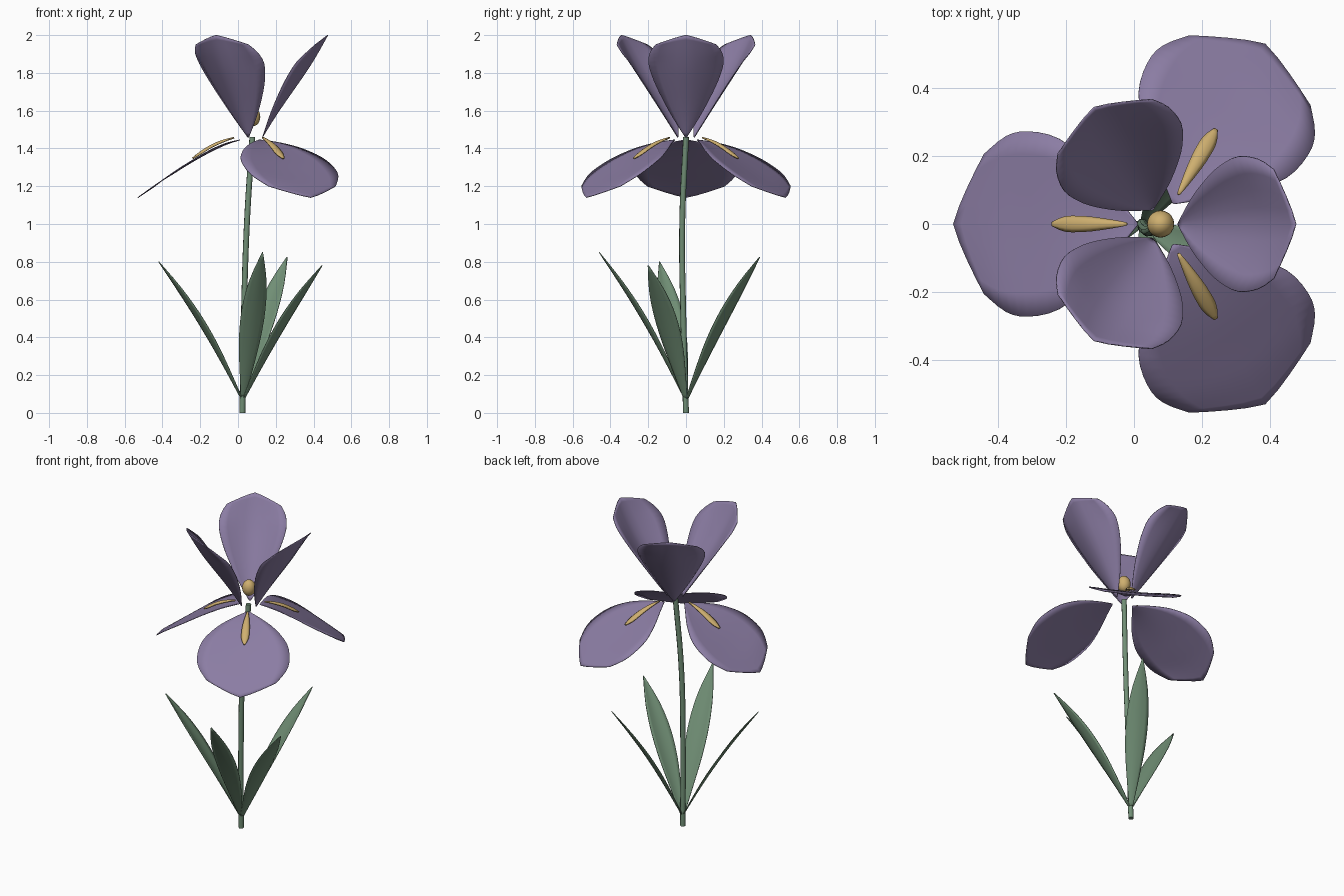
import bpy, math
from mathutils import Vector

if "Cube" in bpy.data.objects:
    bpy.data.objects.remove(bpy.data.objects["Cube"])


def material(name, rgb):
    m = bpy.data.materials.new(name)
    m.diffuse_color = (*rgb, 1)
    m.use_nodes = True
    m.node_tree.nodes["Principled BSDF"].inputs["Base Color"].default_value = m.diffuse_color
    return m


PURPLE = material("petal purple", (0.26, 0.205, 0.37))
GREEN = material("leaf green", (0.165, 0.275, 0.18))
GOLD = material("beard gold", (0.62, 0.43, 0.16))
CENTRE = Vector((0.08, 0, 0))


def smooth_rows(rows, n=3):
    # Catmull-Rom refinement of the profile rows
    out = []
    for i in range(len(rows) - 1):
        p = [rows[max(0, min(len(rows) - 1, i + k))] for k in (-1, 0, 1, 2)]
        for j in range(n):
            t = j / n
            out.append([0.5 * (2 * b + (c - a) * t + (2 * a - 5 * b + 4 * c - d) * t * t
                               + (3 * b - a - 3 * c + d) * t ** 3) for a, b, c, d in zip(*p)])
    return out + [list(rows[-1])]


def blade(name, rows, angle, origin, mat, cols=8, thick=0.004):
    """Rows: middle radius, middle height, half width, edge radius, edge height."""
    rows = smooth_rows(rows)
    ca, sa = math.cos(angle), math.sin(angle)
    verts, faces = [], []
    for i, (rm, zm, w, re, ze) in enumerate(rows):
        power = 2 - 0.8 * i / (len(rows) - 1)
        for j in range(cols + 1):
            s = 2 * j / cols - 1
            k = abs(s) ** power
            r, z, y = rm + (re - rm) * k, zm + (ze - zm) * k, w * s
            verts.append(origin + Vector((r * ca - y * sa, r * sa + y * ca, z)))
    n = cols + 1
    for i in range(len(rows) - 1):
        for j in range(cols):
            a = i * n + j
            faces.append((a, a + n, a + n + 1, a + 1))
    me = bpy.data.meshes.new(name)
    me.from_pydata(verts, [], faces)
    me.flip_normals()
    me.materials.append(mat)
    me.shade_smooth()
    ob = bpy.data.objects.new(name, me)
    bpy.context.collection.objects.link(ob)
    sol = ob.modifiers.new("thickness", 'SOLIDIFY')
    sol.thickness = thick
    sol.offset = 0
    return ob


STANDARD = [(.05, 1.46, .004, .05, 1.46), (.105, 1.55, .07, .085, 1.565),
            (.165, 1.64, .125, .125, 1.665), (.228, 1.73, .17, .17, 1.76),
            (.29, 1.82, .198, .225, 1.85), (.345, 1.91, .19, .285, 1.91),
            (.395, 2.0, .16, .33, 1.95)]
FALL = [(.07, 1.445, .004, .07, 1.445), (.14, 1.422, .085, .135, 1.43),
        (.22, 1.385, .175, .21, 1.40), (.32, 1.33, .25, .30, 1.35),
        (.42, 1.268, .272, .39, 1.295), (.52, 1.205, .258, .455, 1.25),
        (.61, 1.14, .205, .52, 1.20)]
BEARD = [(.10, 1.457, .003, .10, 1.457), (.16, 1.442, .013, .16, 1.434),
         (.22, 1.417, .021, .22, 1.407), (.28, 1.380, .021, .28, 1.370),
         (.32, 1.348, .004, .32, 1.346)]

# Upright petals, drooping petals and their beards
for k in range(3):
    a = math.radians(120 * k)
    b = a + math.radians(60)
    blade(f"upright_petal_{k + 1}", STANDARD, a, CENTRE, PURPLE)
    blade(f"drooping_petal_{k + 1}", FALL, b, CENTRE, PURPLE)
    blade(f"beard_{k + 1}", BEARD, b, CENTRE, GOLD, 4, 0.008)

# Leaves: tip positions
base = Vector((0.025, 0, 0))
TIPS = [(-.42, -.14, .80), (.13, -.46, .85), (.26, .39, .825), (.445, -.20, .78)]
for k, tip in enumerate(TIPS):
    d = Vector(tip) - base
    R, H = math.hypot(d.x, d.y), d.z - 0.06
    rows = []
    for t, w in ((0, .008), (.2, .035), (.4, .058), (.6, .064), (.8, .046), (1, .002)):
        bow = 0.02 * math.sin(math.pi * t)
        cup = w * 0.2
        r, z = R * t - bow * 0.8, 0.06 + H * t + bow * 0.5
        rows.append((r, z, w, r - cup * 0.8, z + cup * 0.5))
    blade(f"leaf_{k + 1}", rows, math.atan2(d.y, d.x), base, GREEN, 6)

# Stem
cu = bpy.data.curves.new("stem", 'CURVE')
cu.dimensions = '3D'
cu.bevel_depth = 0.016
cu.bevel_resolution = 2
cu.use_fill_caps = True
sp = cu.splines.new('BEZIER')
pts = [(.023, 0, 0), (.031, -.014, .5), (.047, -.02, 1.0), (.076, 0, 1.46)]
sp.bezier_points.add(len(pts) - 1)
for bp, p in zip(sp.bezier_points, pts):
    bp.co = p
    bp.handle_left_type = bp.handle_right_type = 'AUTO'
cu.materials.append(GREEN)
stem = bpy.data.objects.new("stem", cu)
bpy.context.collection.objects.link(stem)

# Flower centre knob
bpy.ops.mesh.primitive_uv_sphere_add(segments=20, ring_count=12, radius=0.04, location=(.078, 0, 1.567))
knob = bpy.context.object
knob.name = "centre_knob"
knob.scale.z = 1.25
knob.data.materials.append(GOLD)
bpy.ops.object.shade_smooth()
